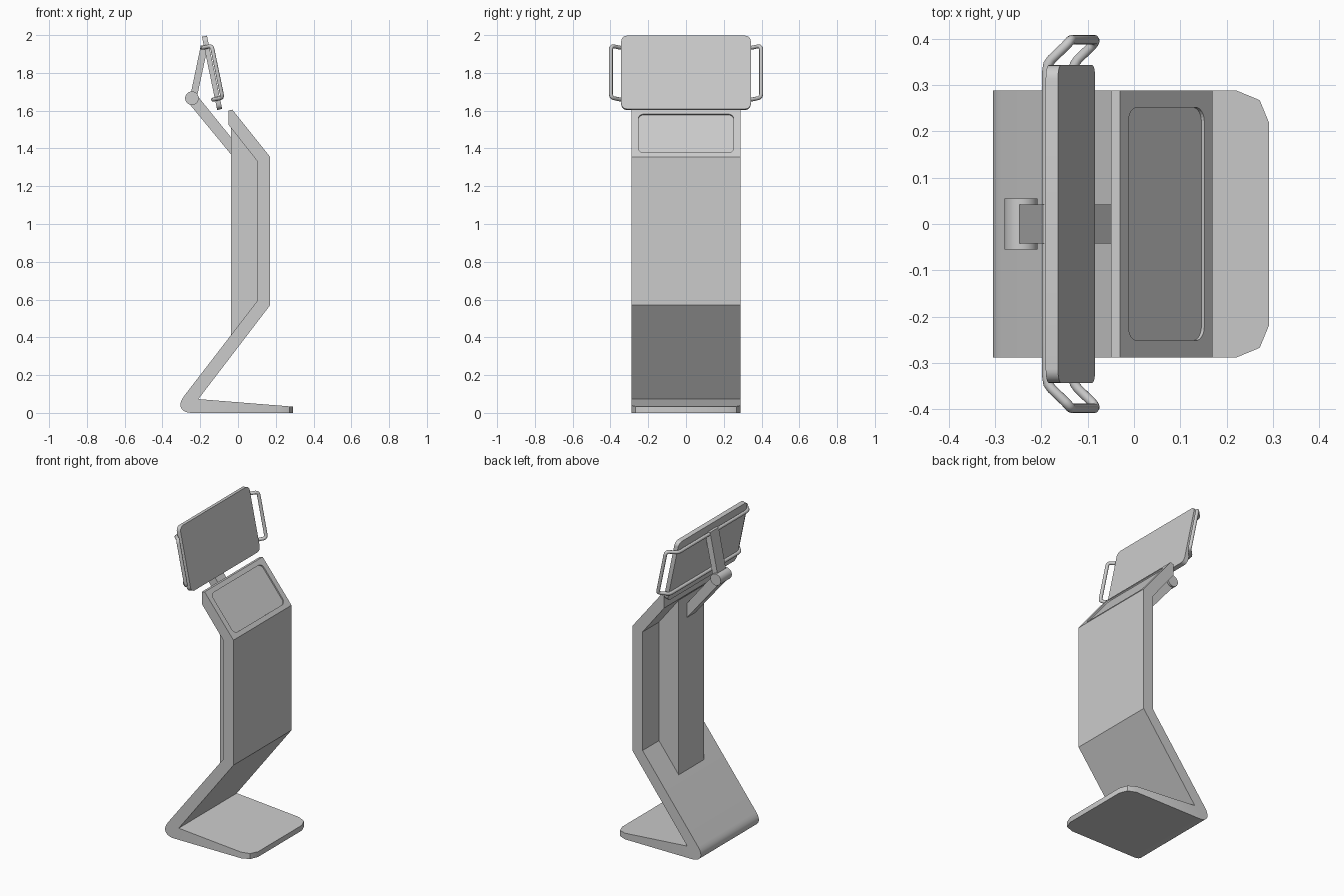
import bpy, bmesh, math
from mathutils import Vector

if "Cube" in bpy.data.objects:
    bpy.data.objects.remove(bpy.data.objects["Cube"])


def finish(name, bm):
    bmesh.ops.recalc_face_normals(bm, faces=bm.faces)
    me = bpy.data.meshes.new(name)
    bm.to_mesh(me)
    bm.free()
    ob = bpy.data.objects.new(name, me)
    bpy.context.collection.objects.link(ob)
    return ob


def extrude(points, vec):
    bm = bmesh.new()
    face = bm.faces.new([bm.verts.new(p) for p in points])
    new = bmesh.ops.extrude_face_region(bm, geom=[face])["geom"]
    bmesh.ops.translate(bm, vec=vec, verts=[v for v in new if isinstance(v, bmesh.types.BMVert)])
    return bm


def prism(outline, half):
    """Side profile in x/z, extruded symmetrically along y."""
    return extrude([(x, -half, z) for x, z in outline], (0, 2 * half, 0))


def frame(up):
    """Up and outward directions of a plane leaning in x/z."""
    u = Vector((up[0], 0, up[1])).normalized()
    return u, Vector((u.z, 0, -u.x))


def slab(centre, up, half_w, half_h, near, far, r):
    """Rounded rectangle on a leaning plane, thick from near to far along its normal."""
    u, n = frame(up)
    c = Vector((centre[0], 0, centre[1]))
    pts = []
    for k, (sy, sv) in enumerate([(1, 1), (-1, 1), (-1, -1), (1, -1)]):
        for i in range(7):
            a = math.pi / 2 * (k + i / 6)
            y = sy * (half_w - r) + r * math.cos(a)
            v = sv * (half_h - r) + r * math.sin(a)
            pts.append(c + Vector((0, y, 0)) + u * v + n * near)
    return extrude(pts, n * (far - near))


# Folded body: sloped desk, column, leg and foot in one profile
bm = prism([(-0.05, 1.6), (-0.03, 1.605), (0.17, 1.355), (0.17, 0.57), (-0.21, 0.073),
            (0.292, 0.033), (0.292, 0.0), (-0.354, 0.0), (0.10, 0.59), (0.10, 1.335),
            (-0.05, 1.525)], 0.288)
heel = [e for e in bm.edges if all(v.co.x < -0.35 for v in e.verts)]
bmesh.ops.bevel(bm, geom=heel, offset=0.112, segments=10, profile=0.5, affect='EDGES')
toes = [e for e in bm.edges if all(v.co.x > 0.29 for v in e.verts)
        and abs(e.verts[0].co.y - e.verts[1].co.y) < 0.01]
bmesh.ops.bevel(bm, geom=toes, offset=0.07, segments=2, profile=0.5, affect='EDGES')
body = finish("folded_body", bm)

# Shallow rounded recess in the sloped desk
cutter = finish("desk_recess_cutter", slab((0.07, 1.48), (-0.2, 0.25), 0.252, 0.131, -0.008, 0.04, 0.03))
cutter.hide_render = True
cutter.hide_viewport = True
cutter.display_type = 'WIRE'
mod = body.modifiers.new("desk_recess", 'BOOLEAN')
mod.object = cutter
mod.solver = 'EXACT'

# Rear spine inside the fold
finish("rear_spine", prism([(-0.037, 0.41), (0.105, 0.596), (0.105, 1.33), (-0.037, 1.51)], 0.125))

# Support arm, hinge and upper arm
finish("lower_arm", prism([(-0.03, 1.36), (-0.03, 1.45), (-0.22, 1.685), (-0.265, 1.645)], 0.042))
finish("upper_arm", prism([(-0.252, 1.68), (-0.197, 1.945), (-0.172, 1.945), (-0.166, 1.91),
                           (-0.218, 1.67)], 0.042))
ring = [(-0.244 + 0.036 * math.cos(math.tau * i / 32), 1.666 + 0.036 * math.sin(math.tau * i / 32))
        for i in range(32)]
finish("hinge", prism(ring, 0.055))

# Leaning screen
CENTRE, UP = (-0.124, 1.803), (-0.08, 0.385)
finish("screen", slab(CENTRE, UP, 0.343, 0.198, -0.027, 0, 0.03))

# Tube frame behind the screen, bent forward into a handle on each side
u, n = frame(UP)
quarter = [(0.325, 0.14, -0.037), (0.345, 0.14, -0.034), (0.356, 0.14, -0.026), (0.384, 0.14, 0.004),
           (0.391, 0.137, 0.010), (0.396, 0.131, 0.013), (0.398, 0.12, 0.014)]
side = quarter + [(y, -v, d) for y, v, d in reversed(quarter)]
loop = side + [(-y, v, d) for y, v, d in reversed(side)]
curve = bpy.data.curves.new("handle_frame", 'CURVE')
curve.dimensions = '3D'
curve.bevel_depth = 0.0105
curve.bevel_resolution = 3
spline = curve.splines.new('POLY')
spline.points.add(len(loop) - 1)
for p, (y, v, d) in zip(spline.points, loop):
    w = Vector((CENTRE[0], y, CENTRE[1])) + u * v + n * d
    p.co = (*w, 1)
spline.use_cyclic_u = True
bpy.context.collection.objects.link(bpy.data.objects.new("handle_frame", curve))

# Smooth rounded surfaces, keep folds sharp
for ob in bpy.data.objects:
    if ob.type == 'MESH' and ob != cutter:
        bpy.ops.object.select_all(action='DESELECT')
        ob.select_set(True)
        bpy.context.view_layer.objects.active = ob
        bpy.ops.object.shade_smooth_by_angle(angle=math.radians(25))
